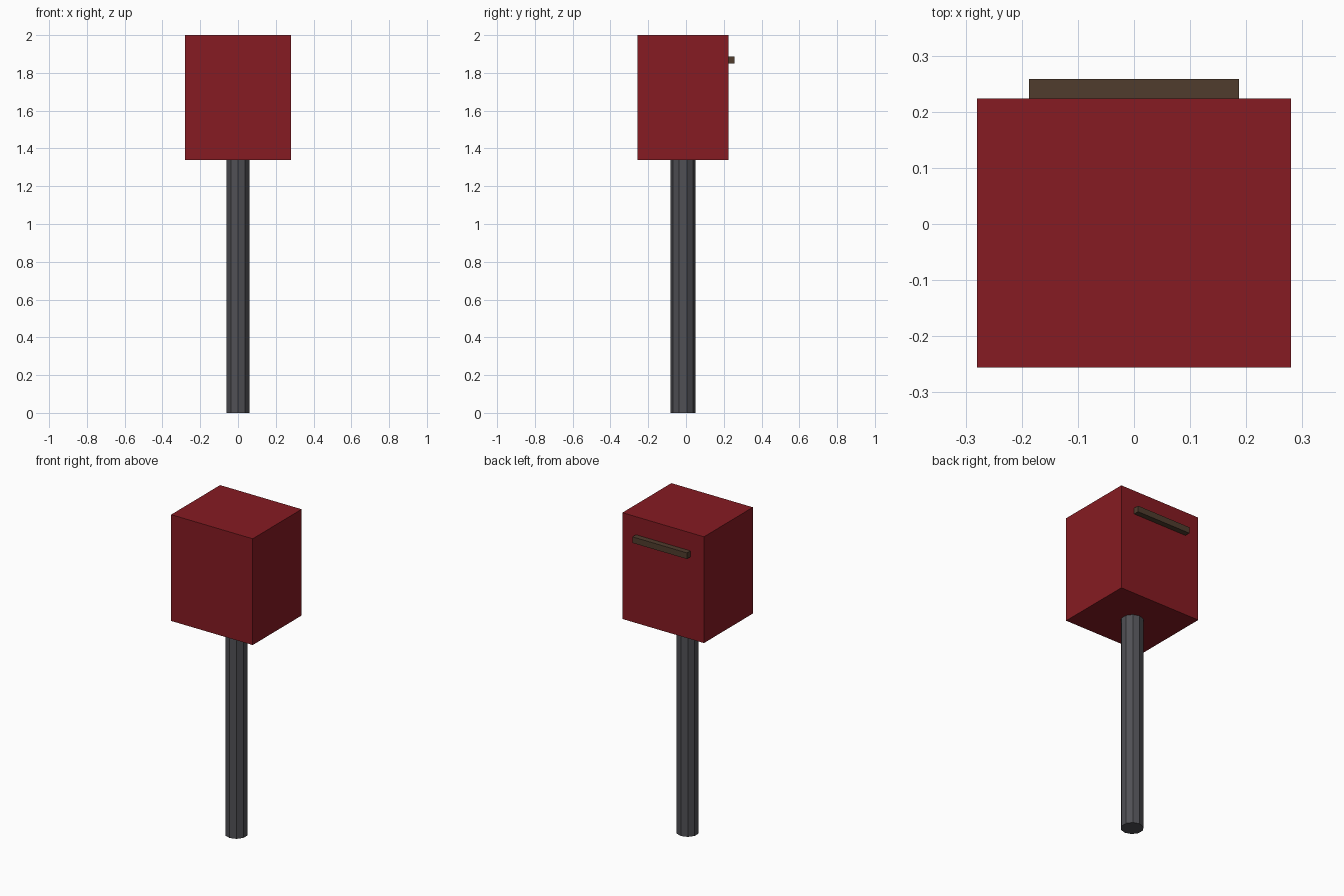
import bpy

if "Cube" in bpy.data.objects:
    bpy.data.objects.remove(bpy.data.objects["Cube"])


def paint(obj, name, rgb):
    obj.name = name
    mat = bpy.data.materials.new(name + "_paint")
    mat.diffuse_color = (*rgb, 1)
    mat.use_nodes = True
    mat.node_tree.nodes["Principled BSDF"].inputs["Base Color"].default_value = mat.diffuse_color
    obj.data.materials.append(mat)


def box(name, lo, hi, rgb):
    centre = [(a + b) / 2 for a, b in zip(lo, hi)]
    bpy.ops.mesh.primitive_cube_add(size=1, location=centre)
    obj = bpy.context.object
    obj.scale = [b - a for a, b in zip(lo, hi)]
    bpy.ops.object.transform_apply(location=False, rotation=False, scale=True)
    paint(obj, name, rgb)


# Ten-sided post
POST_TOP = 1.34
bpy.ops.mesh.primitive_cylinder_add(vertices=10, radius=0.065, depth=POST_TOP,
                                    location=(0, -0.016, POST_TOP / 2))
paint(bpy.context.object, "post", (0.08, 0.08, 0.09))

# Letter box body
box("box_body", (-0.28, -0.256, POST_TOP), (0.28, 0.224, 2.0), (0.24, 0.011, 0.016))

# Slot lip on the back face
box("slot_lip", (-0.187, 0.224, 1.85), (0.187, 0.258, 1.888), (0.08, 0.046, 0.027))
